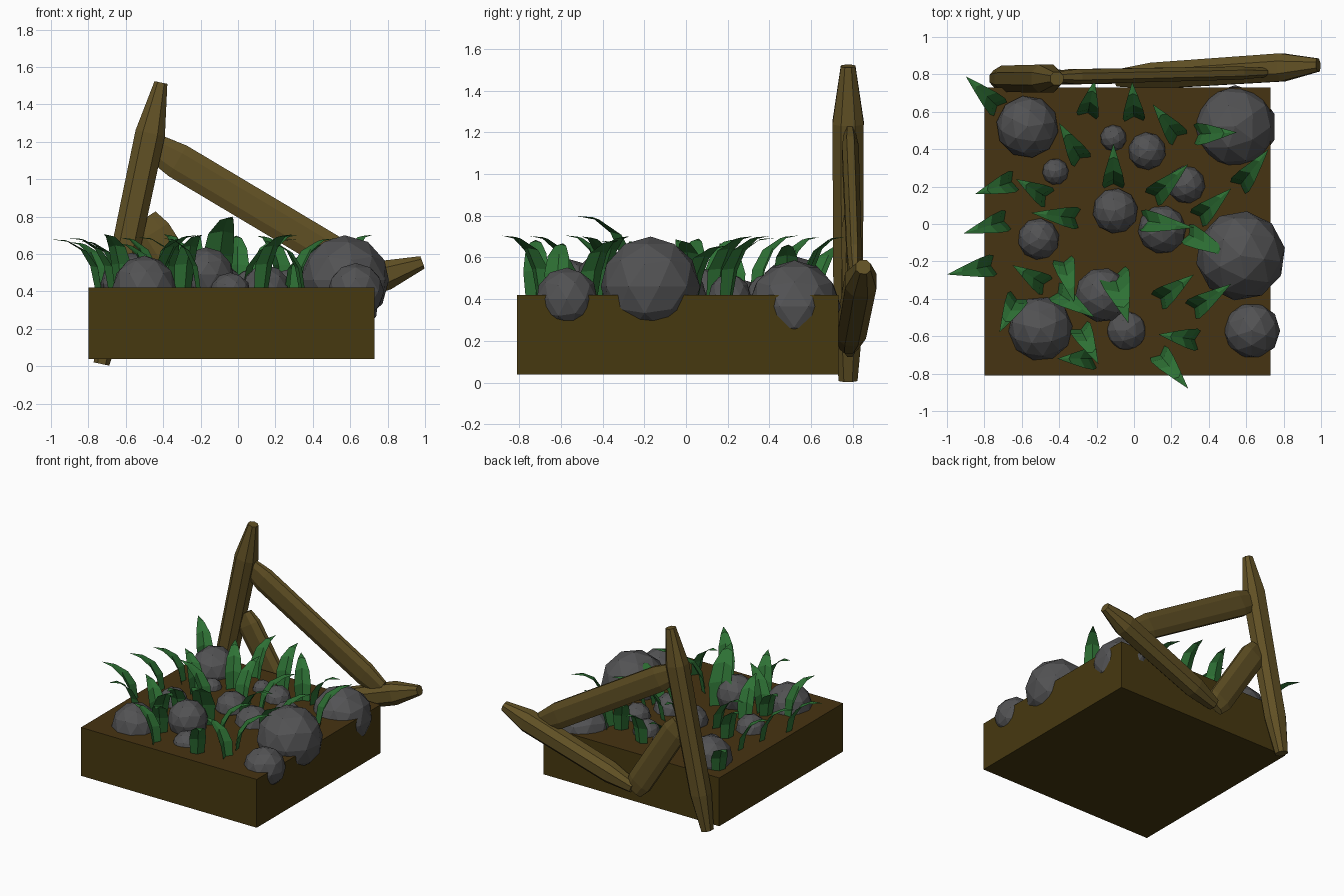
import bpy, bmesh, math, random
from mathutils import Vector, Matrix

if "Cube" in bpy.data.objects:
    bpy.data.objects.remove(bpy.data.objects["Cube"])

random.seed(4)


def material(name, rgb):
    m = bpy.data.materials.new(name)
    m.diffuse_color = (*rgb, 1)
    m.use_nodes = True
    m.node_tree.nodes["Principled BSDF"].inputs["Base Color"].default_value = m.diffuse_color
    return m


SOIL = material("soil top brown", (0.061, 0.033, 0.006))
EARTH = material("earth side brown", (0.062, 0.040, 0.005))
WOOD = material("weathered wood", (0.120, 0.082, 0.018))
STONE = material("grey stone", (0.085, 0.085, 0.088))
GRASS = material("grass green", (0.027, 0.165, 0.035))


def finish(name, bm, *mats):
    bmesh.ops.recalc_face_normals(bm, faces=bm.faces)
    mesh = bpy.data.meshes.new(name)
    bm.to_mesh(mesh)
    bm.free()
    for m in mats:
        mesh.materials.append(m)
    ob = bpy.data.objects.new(name, mesh)
    bpy.context.collection.objects.link(ob)
    return ob


# Block of earth
bm = bmesh.new()
bmesh.ops.create_cube(bm, size=1, matrix=Matrix.Translation((-0.035, -0.04, 0.23))
                      @ Matrix.Diagonal((1.53, 1.54, 0.38, 1)))
bm.normal_update()
for f in bm.faces:
    f.material_index = 1 if f.normal.z > 0.5 else 0
finish("earth_block", bm, EARTH, SOIL)


# Chamfered, tapered wooden beam; sections are (t along axis, width, depth)
def beam(name, a, b, sections):
    a, b = Vector(a), Vector(b)
    u = (b - a).normalized()
    w = Vector((0, 1, 0)).cross(u).normalized()
    d = u.cross(w)
    bm = bmesh.new()
    rings = []
    for t, wide, deep in sections:
        ring = []
        for i, j in ((1, .45), (.5, 1), (-.5, 1), (-1, .45), (-1, -.45), (-.5, -1), (.5, -1), (1, -.45)):
            ring.append(bm.verts.new(a.lerp(b, t) + w * i * wide / 2 + d * j * deep / 2))
        rings.append(ring)
    for r, s in zip(rings, rings[1:]):
        for k in range(8):
            n = (k + 1) % 8
            bm.faces.new((r[k], r[n], s[n], s[k]))
    bm.faces.new(rings[0])
    bm.faces.new(rings[-1])
    finish(name, bm, WOOD)


# Broken fence: two posts, two rails
POST = [(0, .085, .09), (.18, .15, .14), (.82, .16, .15), (1, .07, .07)]
RAIL = [(0, .14, .05), (.12, .19, .08), (.88, .19, .07), (1, .14, .05)]
beam("tall_post", (-0.73, 0.777, 0.012), (-0.412, 0.777, 1.517), POST)
beam("fallen_post", (-0.09, 0.78, 0.18), (0.985, 0.85, 0.555), POST)
beam("upper_rail", (-0.46, 0.785, 1.18), (0.68, 0.81, 0.50), RAIL)
beam("lower_rail", (-0.50, 0.785, 0.79), (-0.10, 0.785, 0.16), RAIL)

# Stones: x, y, z, radius
stones = [
    (-.57, .52, .44, .165), (.54, .52, .365, .22), (.57, -.17, .46, .238),
    (.63, -.57, .40, .15), (-.50, -.56, .42, .17), (-.51, -.08, .42, .11),
    (-.10, .07, .43, .12), (.15, -.03, .41, .13), (.28, .21, .42, .10),
    (.07, .39, .42, .10), (-.11, .46, .42, .07), (-.42, .28, .42, .07),
    (-.17, -.38, .49, .145), (-.04, -.57, .39, .11),
]
for n, (x, y, z, r) in enumerate(stones):
    bm = bmesh.new()
    bmesh.ops.create_icosphere(bm, subdivisions=2, radius=r * 1.01,
                               matrix=Matrix.Translation((x, y, z))
                               @ Matrix.Rotation(random.uniform(0, 6), 4, 'Z'))
    finish(f"stone_{n + 1}", bm, STONE)


# Folded, arching grass blade from base to tip
def blade(name, bx, by, tx, ty, height=.28, wide=.12):
    base, out = Vector((bx, by, .40)), Vector((tx - bx, ty - by, 0))
    side = Vector((-out.y, out.x, 0)).normalized()
    fwd = out.normalized()
    bm = bmesh.new()
    rows = []
    for t, w in ((0, .8), (.3, 1), (.55, .85), (.8, .45)):
        p = base + out * t ** 1.9 + Vector((0, 0, height * math.sin(t * 1.65)))
        fold = (fwd * .7 + Vector((0, 0, .5 * t))) * wide * w * .35
        rows.append([bm.verts.new(p - side * wide * w / 2 - fold / 2),
                     bm.verts.new(p + fold / 2),
                     bm.verts.new(p + side * wide * w / 2 - fold / 2)])
    tip = bm.verts.new(base + out + Vector((0, 0, height)))
    for r, s in zip(rows, rows[1:]):
        for k in (0, 1):
            bm.faces.new((r[k], r[k + 1], s[k + 1], s[k]))
    for k in (0, 1):
        bm.faces.new((rows[-1][k], rows[-1][k + 1], tip))
    finish(name, bm, GRASS)


# Blades: base x, y, tip x, y
blades = [
    (-.72, .62, -.90, .79), (-.28, .34, -.40, .54), (-.25, .58, -.21, .77),
    (0, .56, -.01, .76), (.24, .46, .10, .64), (.33, .48, .55, .49),
    (-.64, .23, -.85, .16), (-.46, .14, -.63, .24), (-.11, .20, -.11, .43),
    (.10, .14, .29, .32), (.56, .20, .72, .40), (.34, .03, .52, .19),
    (-.68, .02, -.91, -.05), (-.30, .03, -.55, .06), (.04, .02, .32, -.02),
    (.28, -.05, .54, -.18), (-.75, -.22, -1.0, -.27), (-.47, -.33, -.65, -.22),
    (-.62, -.39, -.72, -.58), (.13, -.41, .32, -.27), (.31, -.46, .52, -.32),
    (.34, -.62, .13, -.59), (.13, -.69, .29, -.88), (-.21, -.72, -.41, -.72),
    (-.29, -.55, -.19, -.75), (-.42, -.36, -.21, -.50), (-.38, -.19, -.32, -.42),
]
for n, p in enumerate(blades):
    blade(f"grass_blade_{n + 1}", *p, height=random.uniform(.25, .31))
blade("tall_grass_blade", -.11, -.26, -.03, -.53, .40, .17)
